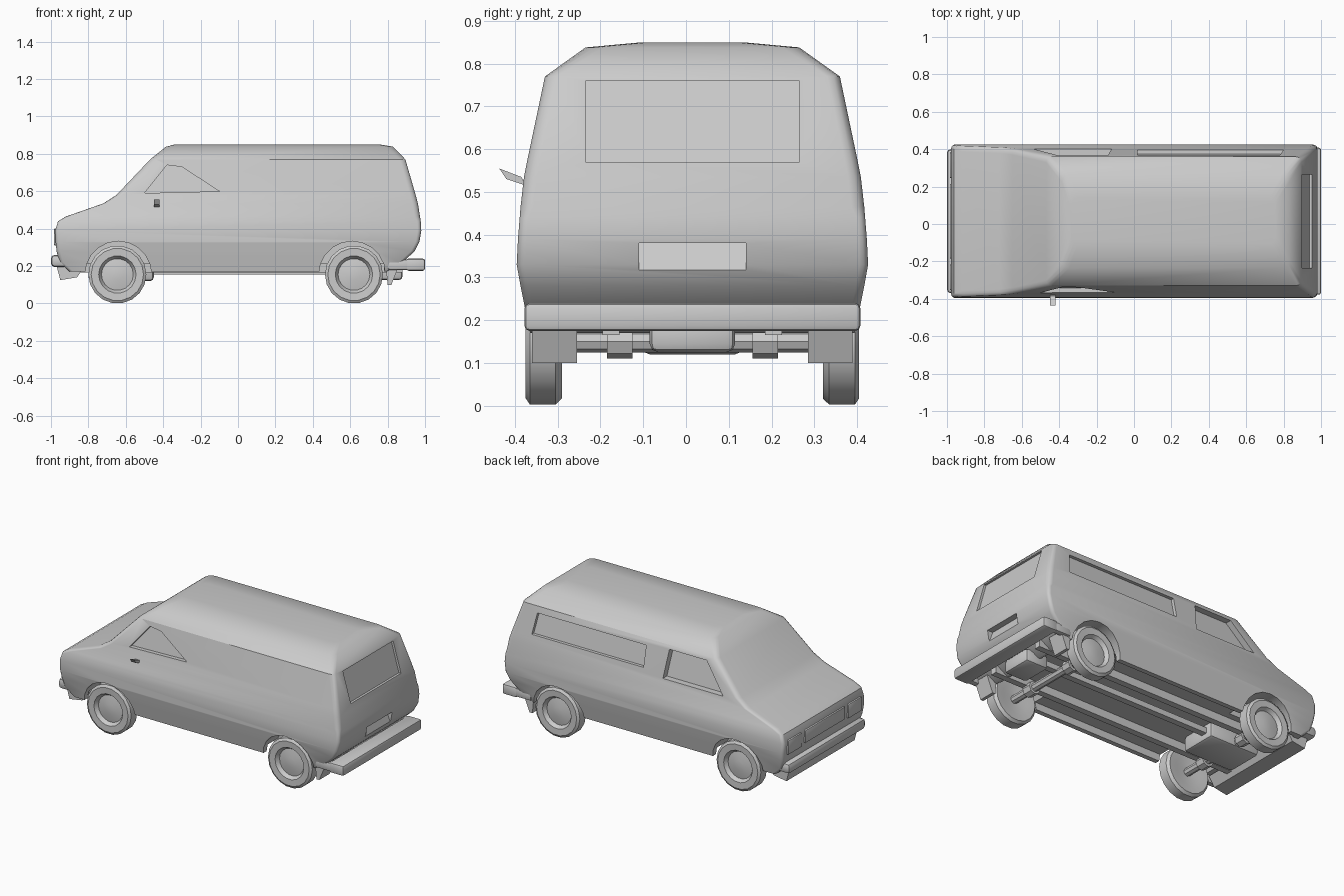
import bpy, bmesh, math

if "Cube" in bpy.data.objects:
    bpy.data.objects.remove(bpy.data.objects["Cube"])

CENTRE_Y = 0.015


def smooth(ob, angle=35):
    bpy.ops.object.select_all(action='DESELECT')
    ob.select_set(True)
    bpy.context.view_layer.objects.active = ob
    bpy.ops.object.shade_smooth_by_angle(angle=math.radians(angle))


def add(name, bm, angle):
    me = bpy.data.meshes.new(name)
    bm.to_mesh(me)
    bm.free()
    ob = bpy.data.objects.new(name, me)
    bpy.context.collection.objects.link(ob)
    smooth(ob, angle)
    return ob


def loft(name, rings, angle=35):
    n = len(rings[0])
    bm = bmesh.new()
    vs = [[bm.verts.new(p) for p in r] for r in rings]
    for a, b in zip(vs, vs[1:]):
        for i in range(n):
            j = (i+1) % n
            bm.faces.new((a[i], a[j], b[j], b[i]))
    bm.faces.new(vs[0][::-1])
    bm.faces.new(vs[-1])
    bmesh.ops.recalc_face_normals(bm, faces=bm.faces)
    return add(name, bm, angle)


def ring(z, x0, x1, w, r):
    pts = []
    for cx, cy, a0 in ((x1-r, w-r, 0), (x0+r, w-r, 90), (x0+r, r-w, 180), (x1-r, r-w, 270)):
        for a in (0, 30, 60, 90):
            t = math.radians(a0 + a)
            pts.append((cx + r*math.cos(t), cy + r*math.sin(t), z))
    return pts


def prism(name, pts, y0, y1):
    # side outline (x, z) extruded across y; y0/y1 may depend on z
    f0 = y0 if callable(y0) else (lambda z: y0)
    f1 = y1 if callable(y1) else (lambda z: y1)
    return loft(name, [[(x, f0(z), z) for x, z in pts], [(x, f1(z), z) for x, z in pts]])


def box(name, x, y, z, bevel=0.0):
    bm = bmesh.new()
    bmesh.ops.create_cube(bm, size=1)
    for v in bm.verts:
        for i, (a, b) in enumerate((x, y, z)):
            v.co[i] = (a+b)/2 + v.co[i]*(b-a)
    if bevel:
        bmesh.ops.bevel(bm, geom=bm.edges[:], offset=bevel, segments=2, profile=0.5, affect='EDGES')
    return add(name, bm, 35)


def cut(target, cutter):
    m = target.modifiers.new("cut", 'BOOLEAN')
    m.operation, m.solver, m.object = 'DIFFERENCE', 'EXACT', cutter
    bpy.ops.object.select_all(action='DESELECT')
    target.select_set(True)
    bpy.context.view_layer.objects.active = target
    bpy.ops.object.modifier_apply(modifier=m.name)
    bpy.data.objects.remove(cutter)


def circle(cx, cz, r, n=20):
    return [(cx + r*math.cos(2*math.pi*i/n), cz + r*math.sin(2*math.pi*i/n)) for i in range(n)]


def lathe(name, cx, cz, side, profile, n=18):
    return loft(name, [[(x, side*y, z) for x, z in circle(cx, cz, r, n)] for r, y in profile], 30)


# Body shell: height, front x, rear x, half width, corner radius
levels = [(0.17, -0.90, 0.80, 0.380, 0.02), (0.22, -0.955, 0.88, 0.390, 0.02),
          (0.28, -0.97, 0.945, 0.402, 0.02), (0.33, -0.975, 0.97, 0.411, 0.02),
          (0.39, -0.978, 0.98, 0.408, 0.02), (0.44, -0.962, 0.977, 0.404, 0.02),
          (0.465, -0.92, 0.973, 0.402, 0.03), (0.535, -0.72, 0.962, 0.394, 0.03),
          (0.58, -0.65, 0.950, 0.385, 0.03), (0.77, -0.47, 0.895, 0.345, 0.03),
          (0.838, -0.385, 0.83, 0.250, 0.04), (0.85, -0.34, 0.76, 0.120, 0.04)]
body = loft("body", [ring(*l) for l in levels], 40)

# Wheel arches
for cx in (-0.64, 0.61):
    for s in (-1, 1):
        cut(body, prism("arch_cutter", circle(cx, 0.155, 0.178), s*0.25, s*0.5))

# Raised floor between the sills
cut(body, box("floor_cutter", (-0.86, 0.78), (-0.35, 0.35), (0.1, 0.215)))


# Side window recesses, following the lean of the sides
def side(z):
    return 0.394 - (z - 0.535)*0.21


door_win = [(-0.50, 0.59), (-0.38, 0.74), (-0.30, 0.73), (-0.10, 0.60)]
big_door_win = [(-0.54, 0.57), (-0.40, 0.745), (-0.14, 0.745), (-0.12, 0.57)]
rear_win = [(0.02, 0.60), (0.02, 0.73), (0.78, 0.73), (0.80, 0.60)]
for s, pts, d in ((-1, door_win, 0.025), (1, big_door_win, 0.04), (1, rear_win, 0.02)):
    cut(body, prism("window_cutter", pts, lambda z: s*(side(z) - d), s*0.5))

# Rear number plate recess, angled back at the top, and shallow rear window
cut(body, prism("plate_cutter", [(0.97, 0.30), (0.94, 0.38), (1.1, 0.38), (1.1, 0.30)], -0.125, 0.125))
cut(body, prism("rear_window_cutter", [(0.938, 0.57), (0.884, 0.76), (1.1, 0.76), (1.1, 0.57)], -0.25, 0.25))
smooth(body, 40)

# Wheels with dished hubs
tyre = [(0.03, 0.375), (0.085, 0.365), (0.10, 0.388), (0.14, 0.39), (0.155, 0.38),
        (0.155, 0.32), (0.14, 0.305), (0.09, 0.31), (0.03, 0.32)]
for label, cx in (("front", -0.645), ("rear", 0.62)):
    for s, hand in ((-1, "right"), (1, "left")):
        lathe(f"{label}_{hand}_wheel", cx, 0.155, s, tyre)
        prism(f"{label}_{hand}_axle_joint", circle(cx, 0.15, 0.04, 8), s*0.14, s*0.20)
    prism(f"{label}_axle", circle(cx, 0.15, 0.025, 8), -0.33, 0.33)

# Bumpers
box("rear_bumper", (0.90, 1.0), (-0.393, 0.393), (0.175, 0.24), 0.012)
box("front_bumper", (-1.0, -0.86), (-0.385, 0.385), (0.195, 0.26), 0.02)
prism("front_valance", [(-0.97, 0.20), (-0.95, 0.125), (-0.86, 0.14), (-0.82, 0.20)], -0.34, 0.34)

# Grille, headlamps and paired underbody parts
box("grille", (-0.985, -0.95), (-0.20, 0.20), (0.32, 0.40), 0.006)
for s, hand in ((-1, "right"), (1, "left")):
    box(f"{hand}_headlamp", (-0.985, -0.95), sorted((s*0.23, s*0.37)), (0.31, 0.40), 0.008)
    prism(f"{hand}_mud_flap", [(0.79, 0.20), (0.80, 0.10), (0.82, 0.10), (0.86, 0.20)], s*0.27, s*0.375)
    box(f"{hand}_bumper_end", (0.80, 0.94), sorted((s*0.35, s*0.39)), (0.18, 0.235), 0.01)
    box(f"{hand}_chassis_rail", (-0.85, 0.88), sorted((s*0.17, s*0.21)), (0.165, 0.22))

# Engine sump, exhaust and rear silencer
box("engine_sump", (-0.80, -0.45), (-0.12, 0.12), (0.12, 0.22), 0.02)
box("exhaust_pipe", (-0.45, 0.75), (0.04, 0.08), (0.155, 0.19))
box("silencer", (0.72, 0.88), (-0.10, 0.10), (0.125, 0.21), 0.02)

# Single door mirror, a small wedge
loft("door_mirror", [[(-0.45, -0.39, 0.515), (-0.42, -0.39, 0.515), (-0.42, -0.40, 0.535), (-0.45, -0.40, 0.535)],
                     [(-0.45, -0.435, 0.53), (-0.42, -0.435, 0.53), (-0.42, -0.452, 0.555), (-0.45, -0.452, 0.555)]])

# Centre the whole vehicle including the mirror
for ob in bpy.context.scene.objects:
    ob.location.y += CENTRE_Y
